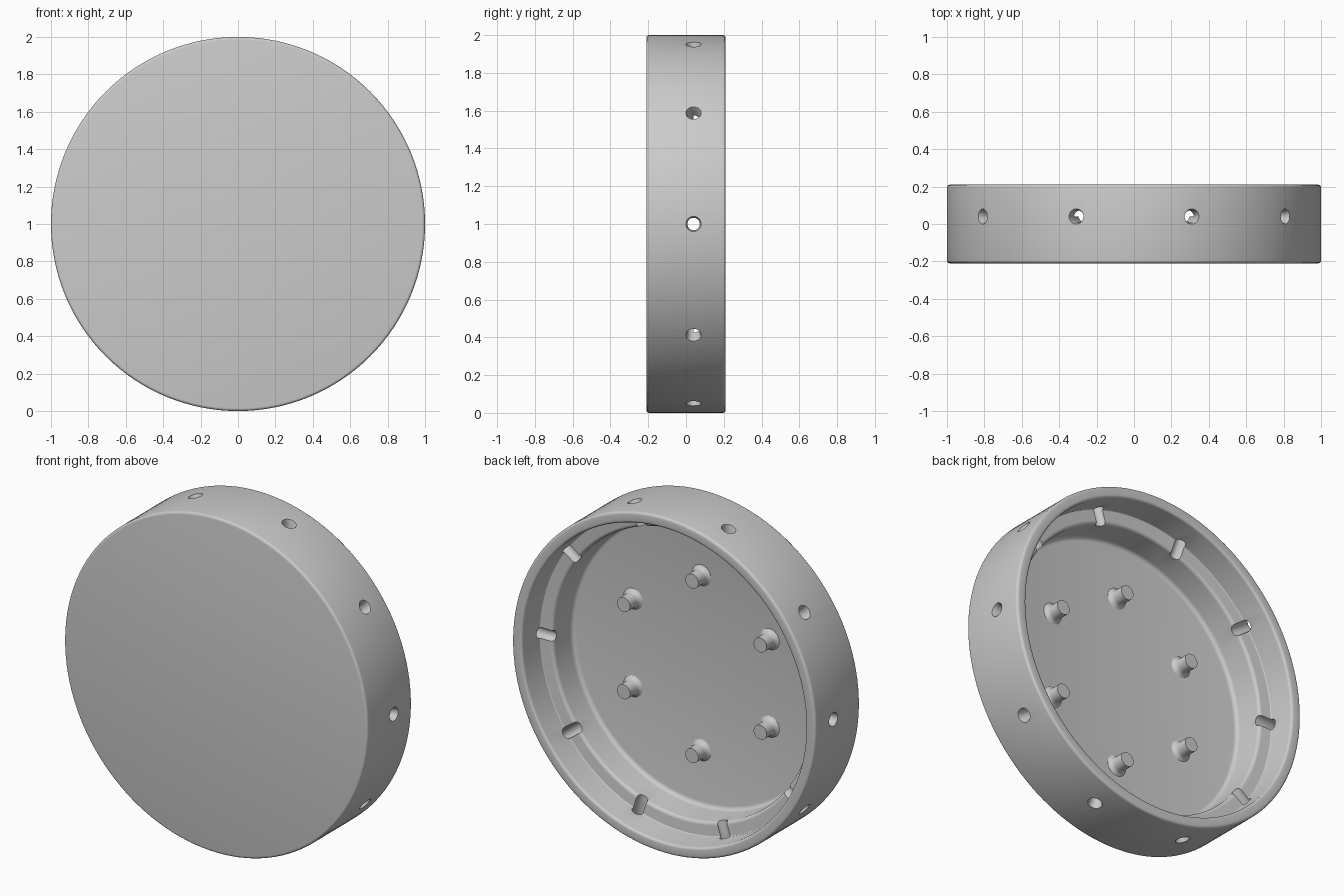
import bpy, bmesh, math
from mathutils import Matrix, Vector

old = bpy.data.objects.get("Cube")
if old:
    bpy.data.objects.remove(old, do_unlink=True)

GREY = (0.6, 0.6, 0.6, 1.0)
mat = bpy.data.materials.new("plain grey")
mat.use_nodes = True
mat.diffuse_color = GREY
mat.node_tree.nodes["Principled BSDF"].inputs["Base Color"].default_value = GREY

CENTRE = Vector((0, 0, 1))
HOLE_Y = 0.04


def fillet(points, steps=4):
    """Round each (radius, y, fillet) corner of an open profile."""
    out = []
    for i, (r, y, f) in enumerate(points):
        p = Vector((r, y))
        if f == 0:
            out.append(p)
            continue
        a = p + (Vector(points[i - 1][:2]) - p).normalized() * f
        b = p + (Vector(points[i + 1][:2]) - p).normalized() * f
        c = a + b - p
        for k in range(steps + 1):
            t = k / steps * math.pi / 2
            out.append(c + (a - c) * math.cos(t) + (b - c) * math.sin(t))
    return out


def lathe(name, profile, segments, matrix):
    """Spin a (radius, y) profile, closed on the axis, about the y axis."""
    bm = bmesh.new()
    verts = [bm.verts.new((r, y, 0)) for r, y in profile]
    edges = [bm.edges.new(pair) for pair in zip(verts, verts[1:])]
    bmesh.ops.spin(bm, geom=verts + edges, cent=(0, 0, 0), axis=(0, 1, 0),
                   angle=2 * math.pi, steps=segments, use_duplicate=False)
    bmesh.ops.remove_doubles(bm, verts=bm.verts, dist=1e-5)
    bmesh.ops.recalc_face_normals(bm, faces=bm.faces)
    bm.transform(matrix)
    mesh = bpy.data.meshes.new(name)
    bm.to_mesh(mesh)
    bm.free()
    mesh.materials.append(mat)
    obj = bpy.data.objects.new(name, mesh)
    bpy.context.collection.objects.link(obj)
    return obj


def smooth(obj):
    bpy.ops.object.select_all(action='DESELECT')
    obj.select_set(True)
    bpy.context.view_layer.objects.active = obj
    bpy.ops.object.shade_smooth_by_angle(angle=math.radians(35))


# Round dish: closed front, stepped inner wall, open back
dish = lathe("dish", fillet([
    (0, -0.21, 0), (1, -0.21, 0.015), (1, 0.21, 0.015), (0.935, 0.21, 0.015),
    (0.935, HOLE_Y, 0.006), (0.85, HOLE_Y, 0.02), (0.85, -0.145, 0.025),
    (0, -0.145, 0)]), 128, Matrix.Translation(CENTRE))

# Radial drill holes with flared mouths, cut across the full width
drill = [(0, -1.02), (0.047, -1.02), (0.033, -0.975),
         (0.033, 0.975), (0.047, 1.02), (0, 1.02)]
for i in range(5):
    turn = Matrix.Rotation(i * math.pi / 5, 4, 'Y') @ Matrix.Rotation(math.pi / 2, 4, 'Z')
    cutter = lathe("hole_cutter", drill, 24,
                   Matrix.Translation(CENTRE + Vector((0, HOLE_Y, 0))) @ turn)
    cutter.hide_render = True
    mod = dish.modifiers.new("drill", 'BOOLEAN')
    mod.operation = 'DIFFERENCE'
    mod.solver = 'EXACT'
    mod.object = cutter
    bpy.context.view_layer.objects.active = dish
    bpy.ops.object.modifier_apply(modifier=mod.name)
    bpy.data.objects.remove(cutter, do_unlink=True)
smooth(dish)

# Six locating pins with filleted feet on the inner floor
pin = [(0.065, -0.146), (0.052, -0.138), (0.045, -0.128),
       (0.043, -0.115), (0.043, -0.055), (0, -0.055)]
for i in range(6):
    a = math.radians(90 + 60 * i)
    spot = CENTRE + Vector((0.52 * math.cos(a), 0, 0.52 * math.sin(a)))
    smooth(lathe(f"pin_{i + 1}", pin, 32, Matrix.Translation(spot)))
